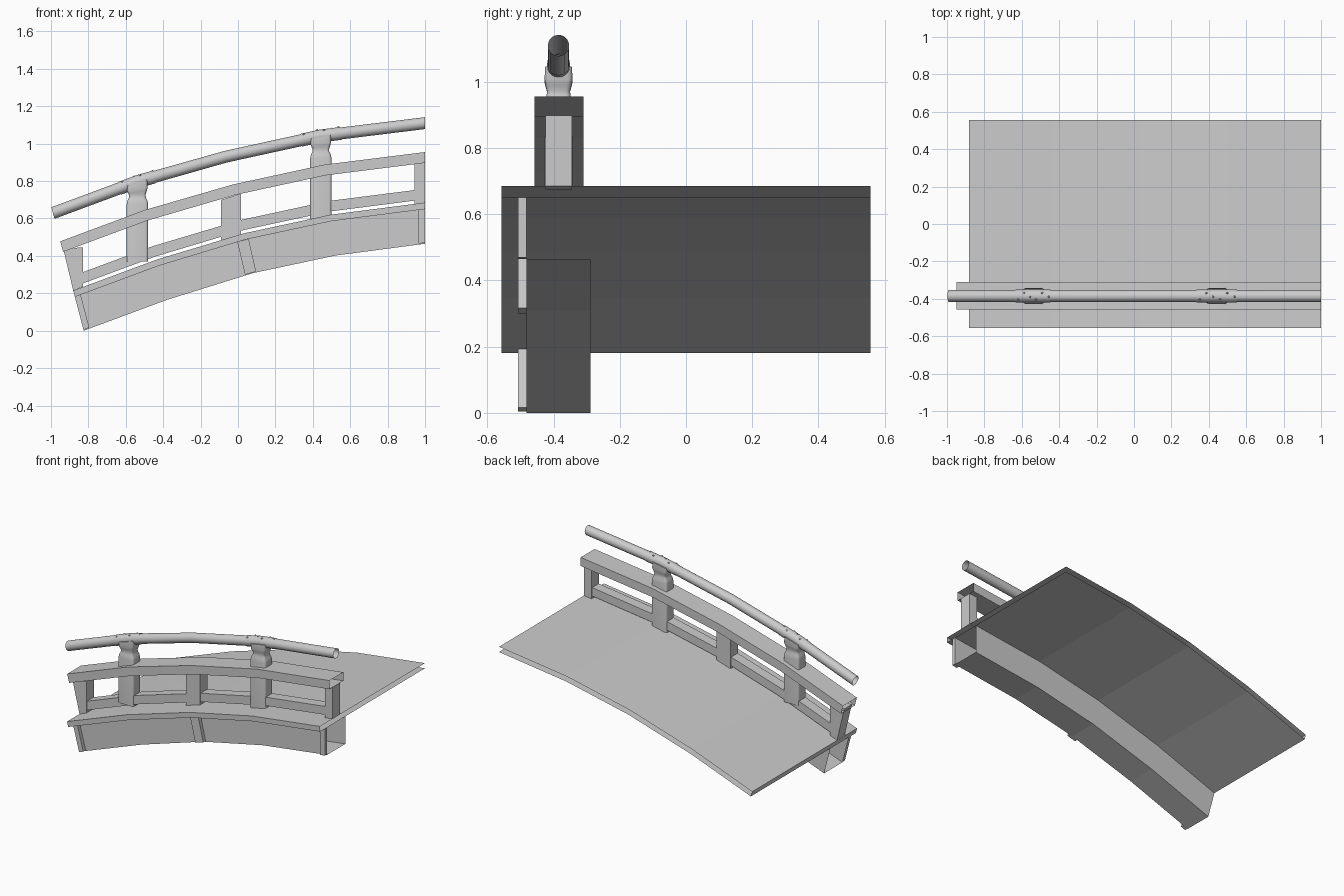
import bpy, bmesh, math
from mathutils import Vector

if "Cube" in bpy.data.objects:
    bpy.data.objects.remove(bpy.data.objects["Cube"])

# Arch joints: beam-bottom point (x, z) and the vector up to the top of the middle rail
JOINTS = [((-.825, .0), (-.125, .478)), ((-.38, .165), (-.12, .48)),
          ((.08, .308), (-.11, .473)), ((.522, .402), (-.06, .486)),
          ((1, .465), (0, .49))]
YC = -.385          # centre line of the railing
H_TUBE = 1.316      # height factor of the handrail


def arch(t, h):
    """x, z at joint parameter t (0..4) and height factor h."""
    i = min(int(t), 3)
    f = t - i
    (a, da), (b, db) = JOINTS[i], JOINTS[i + 1]
    p = Vector(a).lerp(Vector(b), f) + Vector(da).lerp(Vector(db), f) * h
    return p.x, p.y


def make(name, rings, closed=True, caps=(False, False), smooth=False):
    """Skin a list of point rings into one object."""
    bm = bmesh.new()
    vs = [[bm.verts.new(p) for p in r] for r in rings]
    n = len(vs[0])
    for a, b in zip(vs, vs[1:]):
        for i in range(n if closed else n - 1):
            j = (i + 1) % n
            bm.faces.new((a[i], a[j], b[j], b[i]))
    if caps[0]:
        bm.faces.new(vs[0][::-1])
    if caps[1]:
        bm.faces.new(vs[-1])
    bmesh.ops.recalc_face_normals(bm, faces=bm.faces[:])
    me = bpy.data.meshes.new(name)
    bm.to_mesh(me)
    bm.free()
    ob = bpy.data.objects.new(name, me)
    bpy.context.collection.objects.link(ob)
    if smooth:
        bpy.ops.object.select_all(action='DESELECT')
        ob.select_set(True)
        bpy.context.view_layer.objects.active = ob
        bpy.ops.object.shade_smooth_by_angle(angle=math.radians(40))
    return ob


def sweep(name, section, ts=(0, 1, 2, 3, 4), **kw):
    """Sweep a (y, h) section along the arch."""
    rings = []
    for t in ts:
        ring = []
        for y, h in section:
            x, z = arch(t, h)
            ring.append((x, y, z))
        rings.append(ring)
    return make(name, rings, **kw)


def rect(y0, y1, h0, h1):
    return [(y0, h0), (y1, h0), (y1, h1), (y0, h1)]


def circle(r, n=20):
    return [(YC + r * math.cos(k * math.tau / n),
             H_TUBE + r * math.sin(k * math.tau / n) / .493) for k in range(n)]


def prism(name, outline, y0, y1):
    """Extrude an x-z outline along y."""
    return make(name, [[(x, y, z) for x, z in outline] for y in (y0, y1)], caps=(True, True))


# Deck: two sheets joined by the front edge and the low end
sweep("deck", [(.557, .378), (-.557, .378), (-.557, .449), (.557, .449)],
      closed=False, caps=(True, False))

# Side beam: open-topped channel under the deck
sweep("side_beam", [(-.482, .378), (-.482, 0), (-.288, 0), (-.288, .378)], closed=False)

# Battens on the beam front
for name, a, b in (("low", 0, .07), ("middle", 1.91, 2.04), ("high", 3.925, 4)):
    sweep("beam_batten_" + name, rect(-.507, -.482, .01, .378), (a, b), caps=(True, True))

# Lower and middle rails
sweep("lower_rail", rect(-.42, -.35, .485, .6), (.1, 1, 2, 3, 4))
sweep("middle_rail", rect(-.457, -.31, .882, 1))

# Short posts between deck and middle rail
prism("short_post_low", [(-.935, .44), (-.83, .445), (-.83, .235), (-.881, .215)], -.425, -.345)
prism("short_post_middle", [(-.09, .70), (.015, .733), (.015, .505), (-.09, .475)], -.425, -.345)
prism("short_post_high", [(.943, .89), (1, .898), (1, .685), (.943, .675)], -.425, -.345)

# Handrail tube, open at the ends
sweep("handrail", circle(.032), smooth=True)


def rounded(hx, hy, c, n=4):
    """Rounded rectangle points."""
    pts = []
    for q, (sx, sy) in enumerate(((1, 1), (-1, 1), (-1, -1), (1, -1))):
        for k in range(n):
            a = (q + k / (n - 1)) * math.pi / 2
            pts.append((sx * (hx - c) + c * math.cos(a), sy * (hy - c) + c * math.sin(a)))
    return pts


# Tall posts with a neck and cap, each with a fitting on the handrail
PROFILE = [(0, .054, .041), (-.035, .055, .042), (-.05, .05, .039), (-.065, .044, .035),
           (-.08, .045, .036), (-.095, .053, .040), (-.115, .057, .042)]
for name, t, slope, base in (("low", 1, .31, .37), ("high", 3, .19, .59)):
    cx, cz = arch(t, H_TUBE)
    rings = []
    for dz, hx, hy in PROFILE:
        tilt = slope * max(0, 1 + dz / .08)
        rings.append([(cx + x, YC + y, cz - .005 + dz + tilt * x) for x, y in rounded(hx, hy, .014)])
    rings.append([(cx + x, YC + y, base) for x, y in rounded(.057, .042, .014)])
    make("tall_post_" + name, rings, caps=(True, True), smooth=True)

    # Thin sleeve over the joint
    sweep("handrail_sleeve_" + name, circle(.0345), (t - .21, t, t + .19), smooth=True)
    # Small studs along the sleeve
    for k in range(6):
        x, z = arch(t - .18 + .07 * k, H_TUBE)
        a = math.pi / 2 + (.55, -.5, .1)[k % 3]
        bm = bmesh.new()
        bmesh.ops.create_icosphere(bm, subdivisions=1, radius=.007)
        me = bpy.data.meshes.new("sleeve_stud")
        bm.to_mesh(me)
        bm.free()
        ob = bpy.data.objects.new("sleeve_stud_" + name, me)
        ob.location = (x, YC + .034 * math.cos(a), z + .034 * math.sin(a))
        bpy.context.collection.objects.link(ob)
